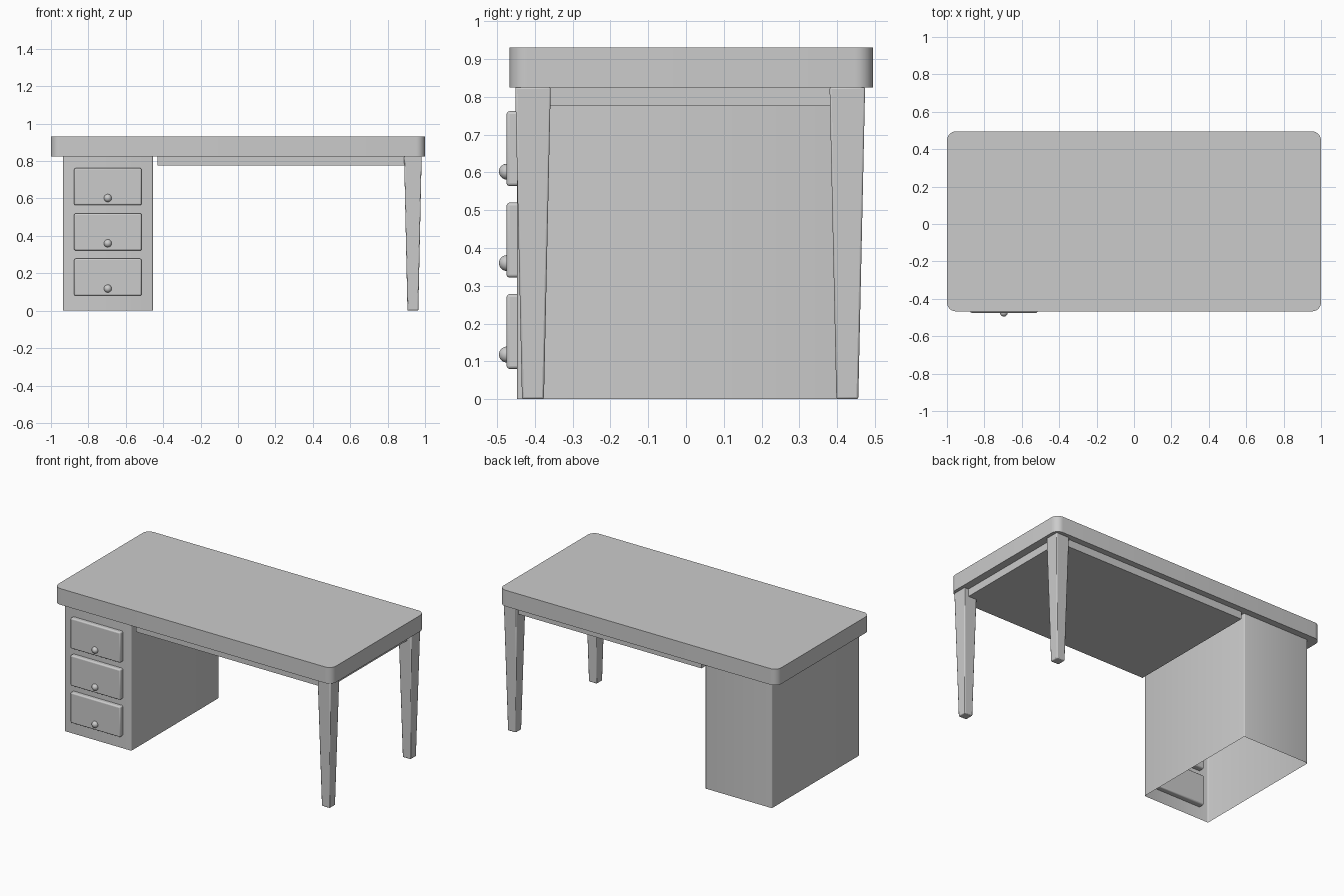
import bpy, bmesh, math

if "Cube" in bpy.data.objects:
    bpy.data.objects.remove(bpy.data.objects["Cube"])


def finish(name, bm, bevel=0.0, segs=2, smooth=True):
    """Turn a bmesh into an object, with optional edge bevel and sharp-aware smoothing."""
    bmesh.ops.recalc_face_normals(bm, faces=bm.faces)
    mesh = bpy.data.meshes.new(name)
    bm.to_mesh(mesh)
    bm.free()
    ob = bpy.data.objects.new(name, mesh)
    bpy.context.collection.objects.link(ob)
    if bevel:
        m = ob.modifiers.new("bevel", 'BEVEL')
        m.width, m.segments = bevel, segs
        m.limit_method, m.angle_limit = 'ANGLE', math.radians(30)
    if smooth:
        bpy.ops.object.select_all(action='DESELECT')
        ob.select_set(True)
        bpy.context.view_layer.objects.active = ob
        bpy.ops.object.shade_smooth_by_angle(angle=math.radians(35))
    return ob


def box(x, y, z):
    """Box bmesh from (min, max) ranges."""
    bm = bmesh.new()
    bmesh.ops.create_cube(bm, size=1)
    for v in bm.verts:
        v.co = [r[0] + (c + 0.5) * (r[1] - r[0]) for c, r in zip(v.co, (x, y, z))]
    return bm


def bevel_vertical(bm, radius, segs):
    edges = [e for e in bm.edges
             if abs(e.verts[0].co.z - e.verts[1].co.z) > 0.01]
    bmesh.ops.bevel(bm, geom=edges, offset=radius, segments=segs,
                    profile=0.5, affect='EDGES')


# Table top with rounded corners
top = box((-1, 1), (-0.467, 0.495), (0.825, 0.93))
bevel_vertical(top, 0.048, 8)
finish("table_top", top)

# Support slab under the top
finish("under_slab", box((-0.43, 0.95), (-0.435, 0.455), (0.776, 0.826)), smooth=False)

# Drawer cabinet: thin shell, open underneath
cab = box((-0.935, -0.455), (-0.447, 0.452), (0, 0.826))
bevel_vertical(cab, 0.007, 3)
bottom = [f for f in cab.faces if all(v.co.z < 0.001 for v in f.verts)]
bmesh.ops.delete(cab, geom=bottom, context='FACES_ONLY')
finish("cabinet", cab)

# Drawers pass through the cabinet front; each has a round knob
for i, z in enumerate((0.08, 0.322, 0.564)):
    finish(f"drawer_{i + 1}",
           box((-0.876, -0.516), (-0.475, -0.412), (z, z + 0.198)), bevel=0.008, segs=3)
    knob = bmesh.new()
    bmesh.ops.create_uvsphere(knob, u_segments=24, v_segments=14, radius=0.021)
    bmesh.ops.translate(knob, verts=knob.verts, vec=(-0.696, -0.474, z + 0.038))
    finish(f"knob_{i + 1}", knob)

# Tapered legs on the right
for name, y in (("front_leg", -0.405), ("back_leg", 0.427)):
    leg = box((-0.5, 0.5), (-0.5, 0.5), (0, 0.826))
    for v in leg.verts:
        w = 0.094 if v.co.z > 0.4 else 0.058
        v.co.x = 0.935 + v.co.x * w
        v.co.y = y + v.co.y * w
    finish(name, leg, bevel=0.005, segs=2)
